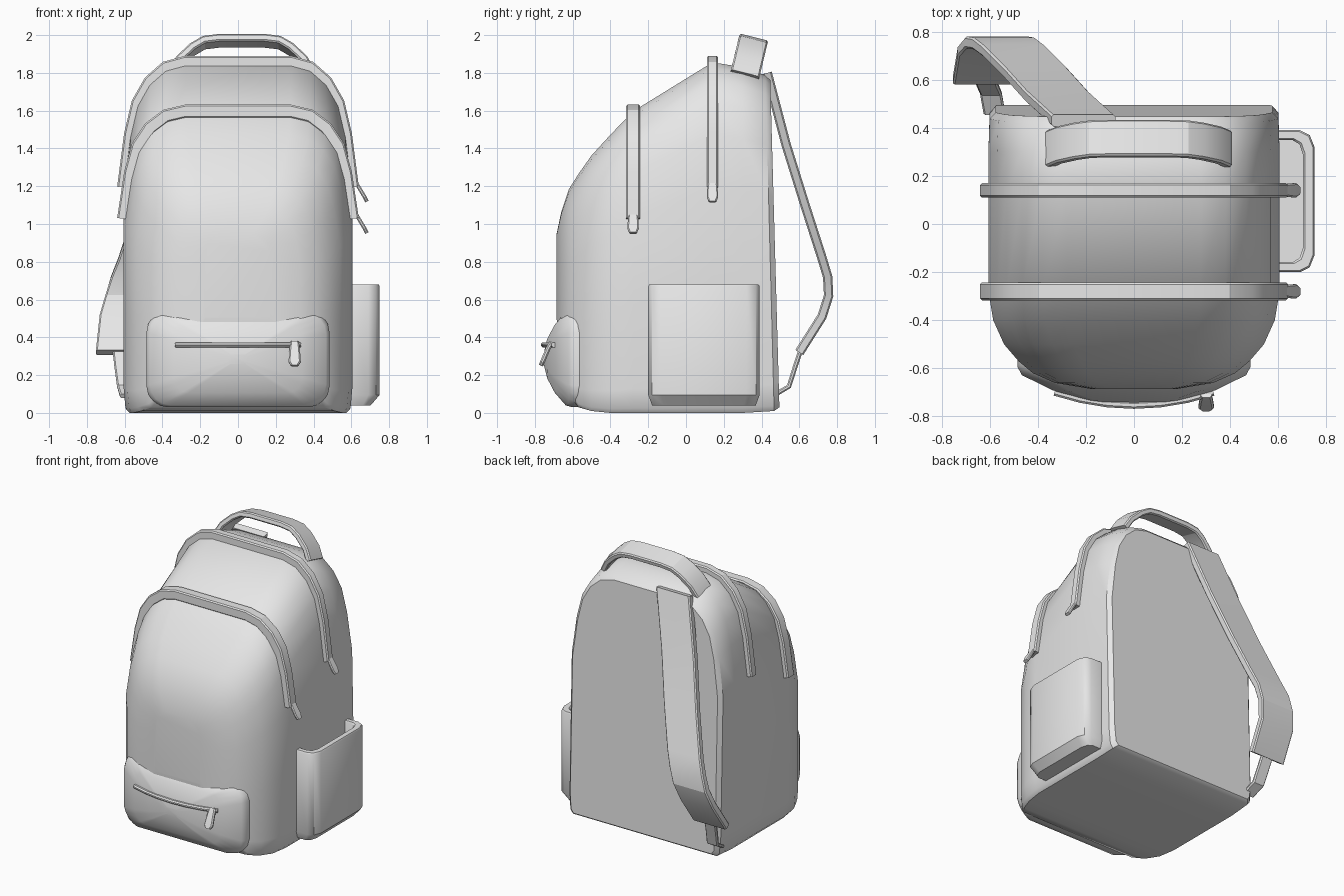
import bpy
import bmesh
import math
from mathutils import Vector

cube = bpy.data.objects.get("Cube")
if cube:
    bpy.data.objects.remove(cube, do_unlink=True)

fabric = bpy.data.materials.new("grey_fabric")
fabric.use_nodes = True
GREY = (0.8, 0.8, 0.8, 1)
fabric.diffuse_color = GREY
fabric.node_tree.nodes["Principled BSDF"].inputs["Base Color"].default_value = GREY


def loft(name, rings, angle=35):
    """Skin a list of equal closed rings and cap both ends."""
    bm = bmesh.new()
    loops = [[bm.verts.new(p) for p in ring] for ring in rings]
    for a, b in zip(loops, loops[1:]):
        for i in range(len(a)):
            j = (i + 1) % len(a)
            bm.faces.new((a[i], a[j], b[j], b[i]))
    bm.faces.new(loops[0])
    bm.faces.new(loops[-1])
    bmesh.ops.recalc_face_normals(bm, faces=bm.faces)
    mesh = bpy.data.meshes.new(name)
    bm.to_mesh(mesh)
    bm.free()
    mesh.materials.append(fabric)
    obj = bpy.data.objects.new(name, mesh)
    bpy.context.collection.objects.link(obj)
    bpy.ops.object.select_all(action="DESELECT")
    obj.select_set(True)
    bpy.context.view_layer.objects.active = obj
    bpy.ops.object.shade_smooth_by_angle(angle=math.radians(angle))
    return obj


def ribbon(name, path, side, widths, thick, bevel=0.008):
    """Sweep a chamfered strip along a path; side is the width direction."""
    path = [Vector(p) for p in path]
    side = Vector(side).normalized()
    if not isinstance(widths, (list, tuple)):
        widths = [widths] * len(path)
    rings = []
    for i, p in enumerate(path):
        before = path[max(i - 1, 0)]
        after = path[min(i + 1, len(path) - 1)]
        normal = (after - before).cross(side).normalized()
        w, t = widths[i] / 2, thick / 2
        c = min(bevel, t * 0.6)
        section = [(w, t - c), (w - c, t), (c - w, t), (-w, t - c),
                   (-w, c - t), (c - w, -t), (w - c, -t), (w, c - t)]
        rings.append([p + side * a + normal * b for a, b in section])
    return loft(name, rings, 20)


# Arch cross-section: fraction of half width, fraction of height
ARCH = [(0.95, 0), (0.985, 0.015), (1, 0.08), (1, 0.36), (1, 0.64), (0.94, 0.79),
        (0.875, 0.88), (0.77, 0.94), (0.63, 0.98), (0.46, 0.995)]


def arch(y, width, top, bottom=0.0, points=ARCH, lean=0.0):
    half = [(fx * width, bottom + fz * (top - bottom)) for fx, fz in points]
    both = half + [(-x, z) for x, z in reversed(half)]
    return [(x, y + lean * (1.8 - z), z) for x, z in both]


# Main body, back to front: y, half width, top, bottom, lean
STATIONS = [(0.445, 0.575, 1.77, 0.03, 0.028), (0.42, 0.6, 1.795, 0.01, 0.026),
            (0.3, 0.605, 1.84, 0, 0), (0.14, 0.605, 1.865, 0, 0),
            (-0.28, 0.605, 1.605, 0, 0), (-0.4, 0.585, 1.48, 0, 0),
            (-0.5, 0.54, 1.37, 0.01, 0), (-0.57, 0.48, 1.27, 0.03, 0),
            (-0.62, 0.42, 1.19, 0.1, 0), (-0.66, 0.33, 1.07, 0.25, 0),
            (-0.685, 0.18, 0.95, 0.5, 0)]
loft("body", [arch(y, w, t, b, lean=k) for y, w, t, b, k in STATIONS], 40)

# Raised zipper bands over the body, each with one pull on the left side
for label, y, top, width in (("rear", 0.14, 1.865, 0.06), ("front", -0.28, 1.605, 0.075)):
    ribbon(label + "_zipper_band", arch(y, 0.605, top, points=ARCH[4:]), (0, 1, 0), width, 0.07)
    z = top * 0.64
    ribbon(label + "_zipper_pull",
           [(0.615, y, z + 0.04), (0.64, y, z), (0.67, y, z - 0.05), (0.682, y, z - 0.075)],
           (0, 1, 0), (0.04, 0.055, 0.06, 0.04), 0.02)


# Front pocket with a bulging face
def pocket_y(x, z):
    return -0.755 + 0.5 * x * x + 0.8 * (z - 0.29) ** 2


def pocket_ring(scale, depth):
    ring = []
    for sx, sz, start in ((1, 1, 0), (-1, 1, 90), (-1, -1, 180), (1, -1, 270)):
        for step in range(5):
            a = math.radians(start + step * 22.5)
            x = scale * (sx * 0.37 + 0.115 * math.cos(a))
            z = 0.285 + scale * (sz * 0.14 + 0.115 * math.sin(a))
            ring.append((x, pocket_y(x, z) + depth, z))
    return ring


loft("front_pocket", [pocket_ring(s, d) for s, d in
                      ((0.97, 0.16), (1, 0.1), (1, 0.03), (0.96, 0.005),
                       (0.7, 0), (0.4, 0), (0.1, 0))], 40)
zip_line = [(x / 100, pocket_y(x / 100, 0.36) - 0.002, 0.36) for x in range(-33, 34, 11)]
ribbon("front_pocket_zipper", zip_line, (0, 0, 1), 0.025, 0.03)
ribbon("front_pocket_pull",
       [(0.3, -0.71, 0.375), (0.3, -0.73, 0.34), (0.3, -0.76, 0.27), (0.3, -0.768, 0.25)],
       (1, 0, 0), (0.045, 0.055, 0.065, 0.04), 0.025)

# Open side pocket on the left
CORNER = [(0.58, 0.295), (0.69, 0.295), (0.73, 0.275), (0.75, 0.225)]
PLAN = CORNER + [(x, -y) for x, y in reversed(CORNER)]


def side_ring(sx, sy, z):
    return [(0.58 + (x - 0.58) * sx, 0.095 + y * sy, z) for x, y in PLAN]


loft("side_pocket", [side_ring(0.72, 0.93, 0.04), side_ring(1, 1, 0.095),
                     side_ring(1, 1, 0.67), side_ring(0.97, 0.98, 0.68),
                     side_ring(0.77, 0.88, 0.68), side_ring(0.72, 0.86, 0.67),
                     side_ring(0.72, 0.86, 0.1)])

# Carry handle on top
HANDLE = [(0.37, 1.79), (0.33, 1.86), (0.26, 1.925), (0.2, 1.96), (0.12, 1.97)]
profile = [(-x, z) for x, z in HANDLE] + list(reversed(HANDLE))
ribbon("carry_handle", [(x + 0.02, 0.355 - 0.24 * (1.97 - z), z) for x, z in profile],
       (0, 0.15, -0.038), 0.155, 0.04)

# Shoulder strap on the right, with thin webbing at its lower end
STRAP = [(-0.21, 0.43, 1.8), (-0.32, 0.53, 1.42), (-0.41, 0.63, 1.1),
         (-0.5, 0.72, 0.82), (-0.54, 0.75, 0.72), (-0.57, 0.755, 0.62),
         (-0.6, 0.72, 0.51), (-0.62, 0.6, 0.32)]
ribbon("shoulder_strap", STRAP, (1, 0, 0), 0.265, 0.05)
ribbon("strap_webbing", [(-0.62, 0.61, 0.34), (-0.61, 0.58, 0.25), (-0.595, 0.545, 0.14),
                         (-0.58, 0.46, 0.09)], (1, 0, 0), 0.09, 0.025)
